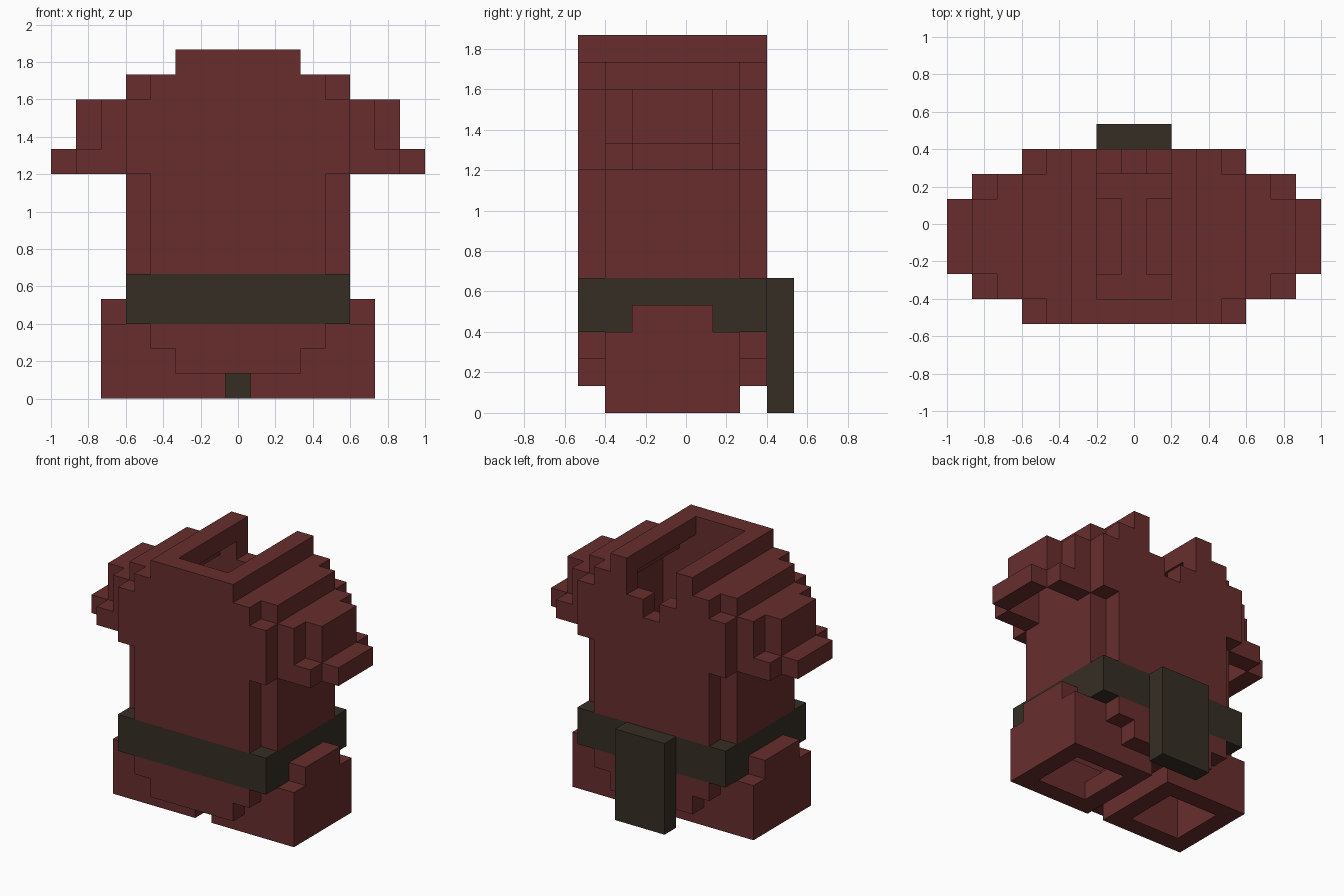
import bpy, bmesh, math

if "Cube" in bpy.data.objects:
    bpy.data.objects.remove(bpy.data.objects["Cube"])

U = 2 / 15          # size of one block
cells = {}          # block position -> part name


def blocks(x0, x1, y0, y1, z0, z1):
    """Block positions inside a box; x edges lie on half units."""
    for x in range(math.ceil(x0), math.floor(x1) + 1):
        for y in range(y0, y1):
            for z in range(z0, z1):
                yield x, y, z


def fill(part, *box):
    for c in blocks(*box):
        cells[c] = part


def carve(*box):
    for c in blocks(*box):
        cells.pop(c, None)


def both(fn, x0, x1, *yz, part=None):
    """Apply fill or carve on both sides of the model."""
    for a, b in ((x0, x1), (-x1, -x0)):
        fn(*([part] if part else []), a, b, *yz)


# Legs: hollow boots with a raised outer lip
both(fill, 0.5, 5.5, -3, 2, 0, 3, part="legs")
both(fill, 4.5, 5.5, -2, 1, 3, 4, part="legs")
both(carve, 1.5, 4.5, -2, 1, 0, 3)

# Torso: lower tunic steps, main body, shoulder tier and collar
fill("torso", -2.5, 2.5, -4, -3, 1, 2)
fill("torso", -3.5, 3.5, -4, -3, 2, 3)
fill("torso", -2.5, 2.5, 2, 3, 1, 2)
fill("torso", -3.5, 3.5, 2, 3, 2, 3)
fill("torso", -4.5, 4.5, -4, 3, 5, 13)
fill("torso", -2.5, 2.5, -4, 3, 13, 14)
for z0, z1 in ((5, 9), (12, 13)):            # notched corners
    both(carve, 3.5, 4.5, -4, -3, z0, z1)
    both(carve, 3.5, 4.5, 2, 3, z0, z1)

# Belt ring
fill("belt", -4.5, 4.5, -4, 3, 3, 5)

# Hollow inside, neck opening and notch at the back
carve(-3.5, 3.5, -3, 2, 3, 12)
carve(-2.5, 2.5, -3, 2, 12, 13)
carve(-1.5, 1.5, -3, 3, 13, 14)
carve(-1.5, 1.5, 2, 3, 12, 14)
carve(-0.5, 0.5, 2, 3, 11, 12)

# Floor between the legs
fill("torso", -0.5, 0.5, -3, 2, 1, 2)
both(carve, 0.5, 1.5, -2, 1, 1, 3)
both(carve, 0.5, 3.5, -3, 2, 2, 3)

# Sleeves: stepped caps, open underneath
both(fill, 4.5, 6.5, -3, 2, 9, 12, part="sleeves")
both(fill, 6.5, 7.5, -2, 1, 9, 10, part="sleeves")
both(carve, 5.5, 6.5, -3, -2, 10, 12)
both(carve, 5.5, 6.5, 1, 2, 10, 12)
both(carve, 4.5, 6.5, -2, 1, 9, 10)
both(carve, 4.5, 5.5, -2, 1, 10, 11)

# Flap hanging from the back of the belt
fill("back_flap", -1.5, 1.5, 3, 4, 0, 5)


def material(name, color):
    m = bpy.data.materials.new(name)
    m.diffuse_color = (*color, 1)
    m.use_nodes = True
    m.node_tree.nodes["Principled BSDF"].inputs["Base Color"].default_value = m.diffuse_color
    return m


red = material("dark_red", (0.14, 0.027, 0.027))
brown = material("dark_brown", (0.037, 0.027, 0.018))


def build(part, mat):
    """Skin the exposed sides of a part and merge flat areas."""
    bm = bmesh.new()
    for c, name in cells.items():
        if name != part:
            continue
        center = (c[0], c[1] + 0.5, c[2] + 0.5)
        for axis in range(3):
            for s in (-1, 1):
                n = list(c)
                n[axis] += s
                if tuple(n) in cells:
                    continue
                b, d = (axis + 1) % 3, (axis + 2) % 3
                ring = []
                for p, q in ((-1, -1), (1, -1), (1, 1), (-1, 1))[::s]:
                    v = list(center)
                    v[axis] += s / 2
                    v[b] += p / 2
                    v[d] += q / 2
                    ring.append(bm.verts.new([k * U for k in v]))
                bm.faces.new(ring)
    bmesh.ops.remove_doubles(bm, verts=bm.verts, dist=0.001)
    bmesh.ops.dissolve_limit(bm, angle_limit=0.01, verts=bm.verts, edges=bm.edges)
    mesh = bpy.data.meshes.new(part)
    bm.to_mesh(mesh)
    bm.free()
    mesh.materials.append(mat)
    bpy.context.collection.objects.link(bpy.data.objects.new(part, mesh))


for part, mat in (("legs", red), ("torso", red), ("sleeves", red),
                  ("belt", brown), ("back_flap", brown)):
    build(part, mat)
